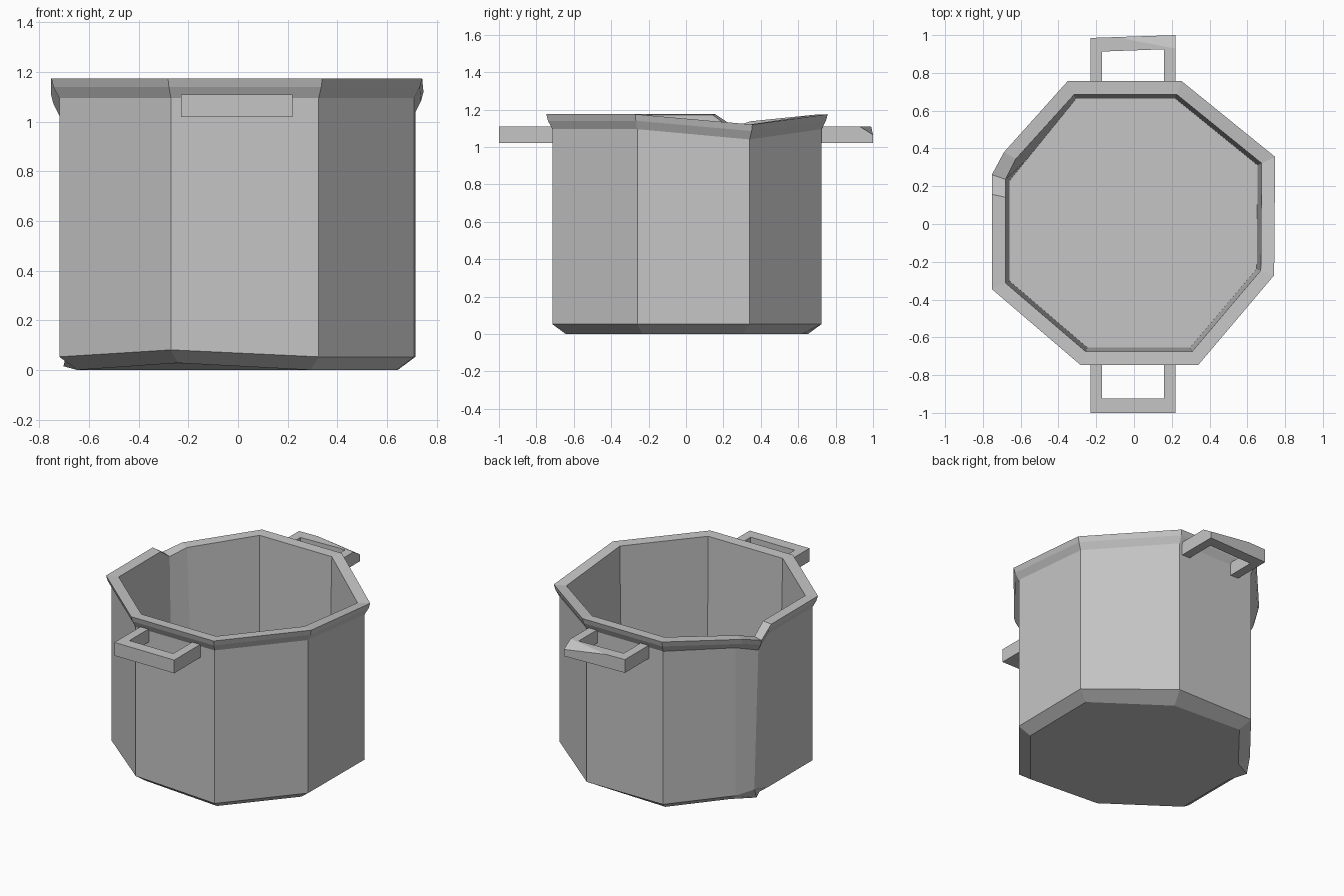
import bpy
import bmesh
from mathutils import Vector

cube = bpy.data.objects.get("Cube")
if cube:
    bpy.data.objects.remove(cube, do_unlink=True)

grey = bpy.data.materials.new("worn grey metal")
grey.use_nodes = True
colour = (0.56, 0.56, 0.56, 1)
grey.diffuse_color = colour
bsdf = grey.node_tree.nodes["Principled BSDF"]
bsdf.inputs["Base Color"].default_value = colour
bsdf.inputs["Roughness"].default_value = 0.8


def finish(bm, name):
    """Turn a bmesh into a flat shaded grey object."""
    bmesh.ops.recalc_face_normals(bm, faces=bm.faces)
    mesh = bpy.data.meshes.new(name)
    bm.to_mesh(mesh)
    bm.free()
    mesh.materials.append(grey)
    obj = bpy.data.objects.new(name, mesh)
    bpy.context.collection.objects.link(obj)
    return obj


# Uneven octagon plan; two extra points near the last corner shape the rim notch
PLAN = [(-.335, .725), (.24, .725), (.715, .34), (.71, -.26), (.325, -.715),
        (-.27, -.715), (-.72, -.33), (-.72, .15), (-.72, .25), (-.628, .364)]
RIM_DROP = {2: -.055, 8: -.07, 9: -.035}      # battered rim heights
BASE_LIFT = {5: .028, 8: .015}                # dented foot heights
RIM_PUSH = {9: (-.032, 0)}
FOOT_PUSH = {1: (-.02, -.03), 8: (-.055, .02)}
LOW_PUSH = {8: (.03, 0)}

# Rings from the underside, up the outside, over the rim and down the inside:
# scale, height, height changes, sideways changes
RINGS = [(.90, 0, BASE_LIFT, FOOT_PUSH),
         (1.0, .053, BASE_LIFT, LOW_PUSH),
         (1.0, 1.095, RIM_DROP, {}),
         (1.032, 1.14, RIM_DROP, RIM_PUSH),
         (1.045, 1.175, RIM_DROP, RIM_PUSH),
         (.945, 1.172, RIM_DROP, RIM_PUSH),
         (.915, .07, {}, {})]


def make_pot():
    bm = bmesh.new()
    rings = []
    for scale, z, lift, push in RINGS:
        ring = []
        for i, (x, y) in enumerate(PLAN):
            dx, dy = push.get(i, (0, 0))
            ring.append(bm.verts.new((x * scale + dx, y * scale + dy,
                                      z + lift.get(i, 0))))
        rings.append(ring)
    n = len(PLAN)
    for low, high in zip(rings, rings[1:]):
        for i in range(n):
            j = (i + 1) % n
            bm.faces.new((low[i], low[j], high[j], high[i]))
    bm.faces.new(rings[0])       # underside
    bm.faces.new(rings[-1])      # inner floor
    return finish(bm, "pot_body")


def make_handle(name, side, chipped=False):
    """Square U-shaped loop with its ends sunk in the wall."""
    outline = [(-.23, .70), (-.23, 1), (.22, 1), (.22, .70),
               (.16, .70), (.16, .925), (-.17, .925), (-.17, .70)]
    if chipped:
        outline[1] = (-.23, .985)
        outline[6] = (-.17, .913)
    bm = bmesh.new()
    face = bm.faces.new([bm.verts.new((x, y * side, 1.02)) for x, y in outline])
    up = bmesh.ops.extrude_face_region(bm, geom=[face])
    moved = [g for g in up["geom"] if isinstance(g, bmesh.types.BMVert)]
    bmesh.ops.translate(bm, verts=moved, vec=(0, 0, .09))
    if chipped:
        # Slice off the worn outer corner
        a, b, c = Vector((-.08, .987, 1.11)), Vector((.2, .932, 1.11)), Vector((.22, 1, 1.065))
        normal = (b - a).cross(c - a).normalized()
        if normal.z < 0:
            normal.negate()
        bmesh.ops.bisect_plane(bm, geom=bm.verts[:] + bm.edges[:] + bm.faces[:],
                               plane_co=a, plane_no=normal, clear_outer=True)
        bmesh.ops.holes_fill(bm, edges=[e for e in bm.edges if e.is_boundary])
    return finish(bm, name)


make_pot()
make_handle("front_handle", -1)
make_handle("back_handle", 1, chipped=True)
